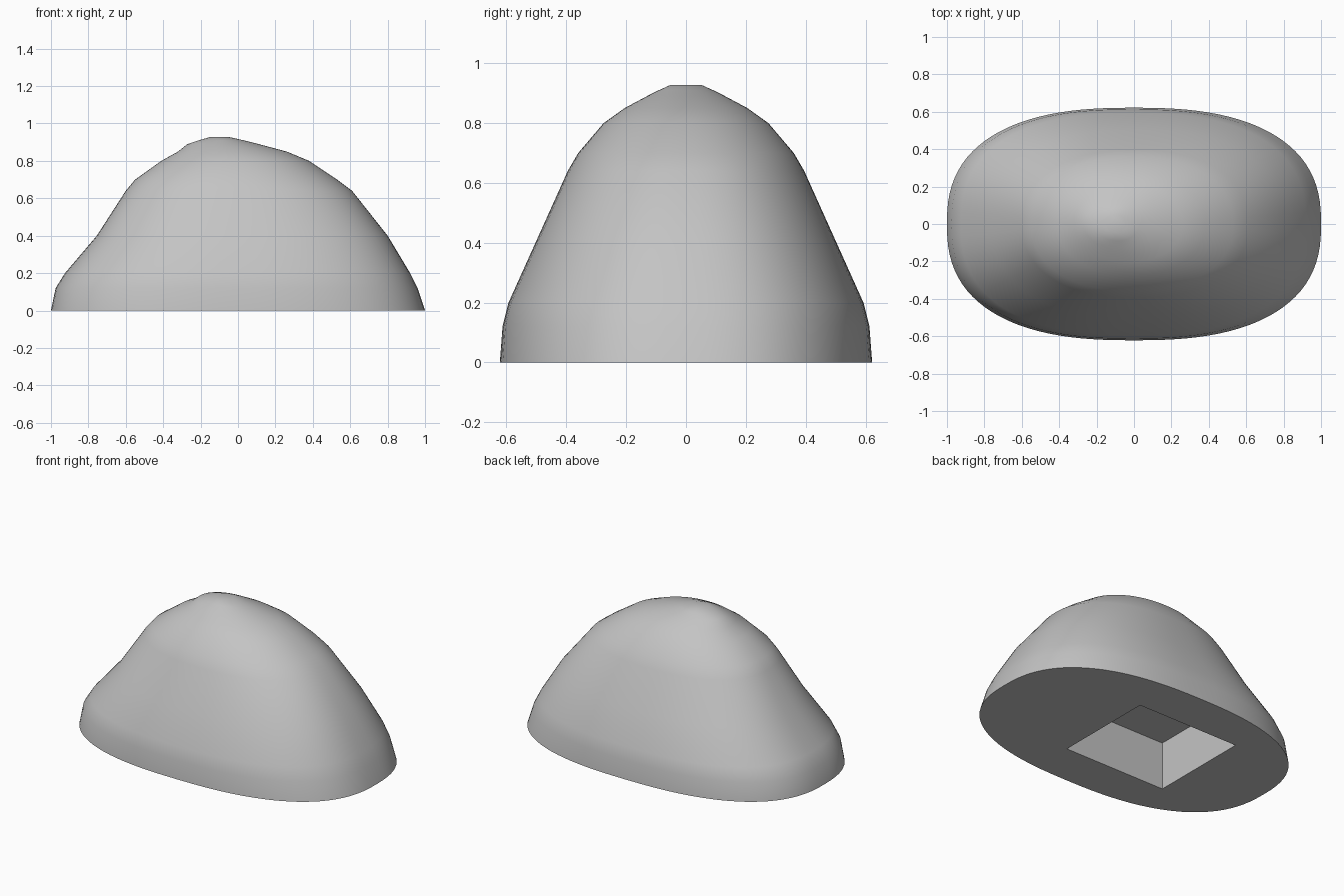
import bpy, bmesh, math

if "Cube" in bpy.data.objects:
    bpy.data.objects.remove(bpy.data.objects["Cube"])

# Plain grey material
grey = bpy.data.materials.new("light grey")
grey.use_nodes = True
colour = (0.55, 0.55, 0.55, 1)
grey.diffuse_color = colour
grey.node_tree.nodes["Principled BSDF"].inputs["Base Color"].default_value = colour

# Contours of the mound: height, right end, left end, half depth
CONTOURS = [
    (0.00, -1.00, 1.00, 0.622), (0.12, -0.975, 0.96, 0.613),
    (0.20, -0.925, 0.92, 0.593), (0.40, -0.755, 0.80, 0.503),
    (0.64, -0.60, 0.61, 0.395), (0.70, -0.55, 0.53, 0.36),
    (0.80, -0.41, 0.38, 0.275), (0.85, -0.32, 0.26, 0.205),
    (0.89, -0.27, 0.11, 0.13), (0.91, -0.21, 0.03, 0.09),
    (0.927, -0.15, -0.045, 0.052),
]
SEGMENTS = 96
TOP = CONTOURS[-1][0]


def contour_points(z, x0, x1, depth):
    """Rounded oval that becomes a plain ellipse towards the top."""
    t = z / TOP
    power = 2 / (2.5 - 0.5 * t * t)
    centre = (x0 + x1) / 2
    for i in range(SEGMENTS):
        a = math.tau * i / SEGMENTS
        c, s = math.cos(a), math.sin(a)
        x = centre + (x1 - x0) / 2 * math.copysign(abs(c) ** power, c)
        y = depth * math.copysign(abs(s) ** power, s)
        yield x, y, z


def loop_edges(bm, verts):
    return [bm.edges.get((a, b)) or bm.edges.new((a, b))
            for a, b in zip(verts, verts[1:] + verts[:1])]


def wall(bm, low, high):
    for i in range(len(low)):
        j = (i + 1) % len(low)
        bm.faces.new((low[i], low[j], high[j], high[i]))


bm = bmesh.new()

# Outer skin and flat cap
rings = [[bm.verts.new(p) for p in contour_points(*c)] for c in CONTOURS]
for low, high in zip(rings, rings[1:]):
    wall(bm, low, high)
bm.faces.new(rings[-1])

# Rectangular socket in the underside
corners = [(-0.5, -0.336), (0.235, -0.336), (0.235, 0.336), (-0.5, 0.336)]
mouth, ceiling = [[bm.verts.new((x, y, z)) for x, y in corners]
                  for z in (0, 0.312)]
wall(bm, mouth, ceiling)
bm.faces.new(ceiling)

# Flat underside around the socket
rim = loop_edges(bm, rings[0]) + loop_edges(bm, mouth)
bmesh.ops.triangle_fill(bm, edges=rim, use_beauty=True, normal=(0, 0, -1))
bmesh.ops.recalc_face_normals(bm, faces=bm.faces)

mesh = bpy.data.meshes.new("mound_body")
bm.to_mesh(mesh)
bm.free()
mesh.materials.append(grey)
body = bpy.data.objects.new("mound_body", mesh)
bpy.context.collection.objects.link(body)

# Smooth skin with a crisp base and socket
bpy.ops.object.select_all(action="DESELECT")
body.select_set(True)
bpy.context.view_layer.objects.active = body
bpy.ops.object.shade_smooth_by_angle(angle=math.radians(40))
